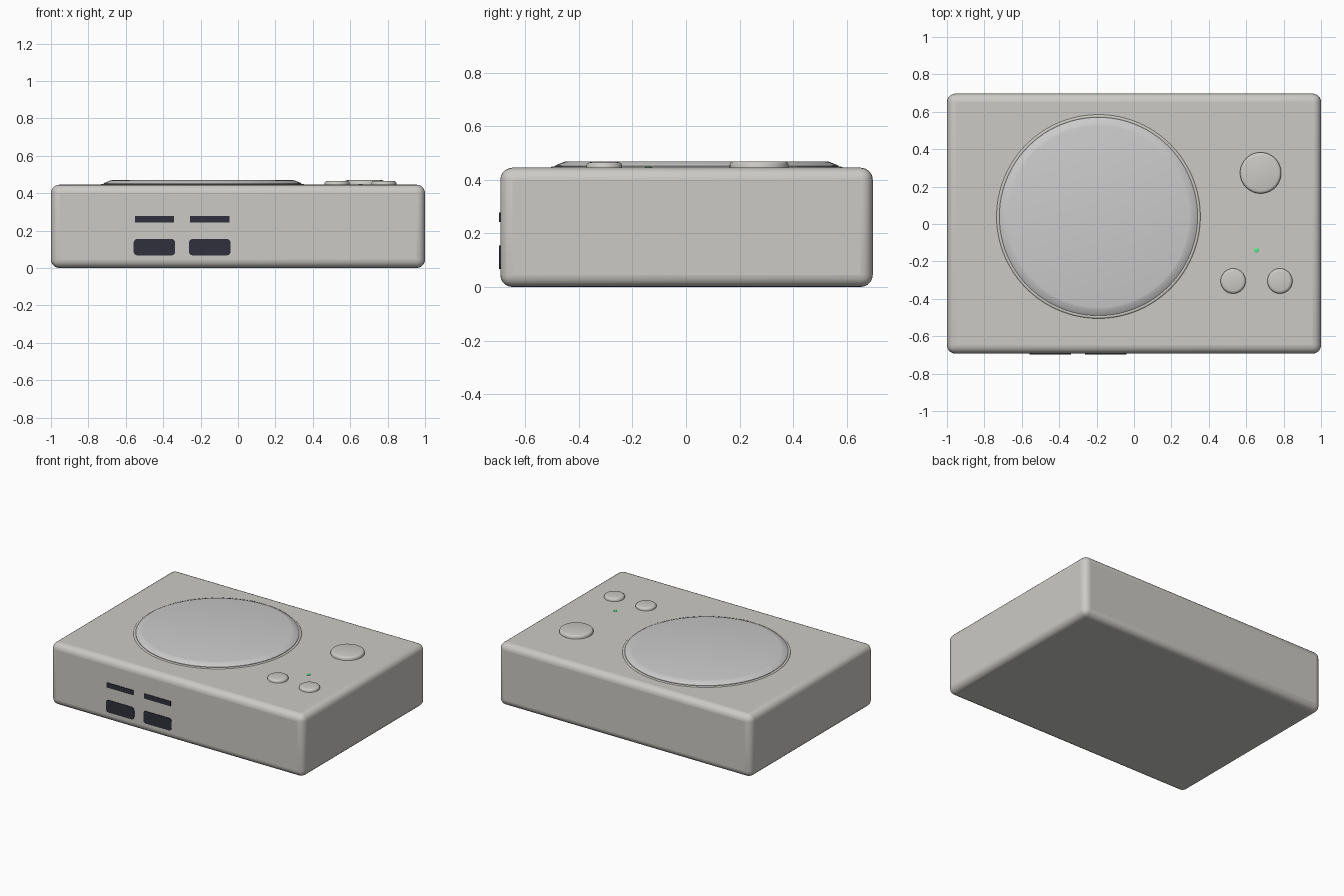
import bpy, math

if "Cube" in bpy.data.objects:
    bpy.data.objects.remove(bpy.data.objects["Cube"])

def material(name, rgb):
    m = bpy.data.materials.new(name)
    m.diffuse_color = (*rgb, 1)
    m.use_nodes = True
    m.node_tree.nodes["Principled BSDF"].inputs["Base Color"].default_value = m.diffuse_color
    return m

BODY = material("warm_grey", (0.60, 0.59, 0.56))
LID = material("light_grey", (0.68, 0.675, 0.655))
DARK = material("dark_port", (0.03, 0.03, 0.045))
GREEN = material("green_light", (0.1, 0.85, 0.25))
TOP = 0.445

def finish(obj, name, mat):
    obj.name = name
    obj.data.materials.append(mat)
    bpy.ops.object.select_all(action='DESELECT')
    obj.select_set(True)
    bpy.context.view_layer.objects.active = obj
    bpy.ops.object.shade_smooth_by_angle(angle=math.radians(35))
    return obj

def box(name, lo, hi, mat):
    bpy.ops.mesh.primitive_cube_add(size=1, location=[(a + b) / 2 for a, b in zip(lo, hi)])
    obj = bpy.context.object
    obj.scale = [b - a for a, b in zip(lo, hi)]
    bpy.ops.object.transform_apply(location=False, rotation=False, scale=True)
    return finish(obj, name, mat)

def bevel(obj, width, segments):
    b = obj.modifiers.new("round", 'BEVEL')
    b.width, b.segments = width, segments
    bpy.context.view_layer.objects.active = obj
    bpy.ops.object.modifier_apply(modifier=b.name)
    bpy.ops.object.shade_smooth_by_angle(angle=math.radians(35))

def lathe(name, x, y, profile, mat, n=64):
    """Solid of revolution from (radius, z) points, capped at both ends."""
    verts = [(r * math.cos(2 * math.pi * i / n), r * math.sin(2 * math.pi * i / n), z)
             for r, z in profile for i in range(n)]
    faces = [(k * n + i, k * n + (i + 1) % n, (k + 1) * n + (i + 1) % n, (k + 1) * n + i)
             for k in range(len(profile) - 1) for i in range(n)]
    last = (len(profile) - 1) * n
    faces += [tuple(reversed(range(n))), tuple(range(last, last + n))]
    me = bpy.data.meshes.new(name)
    me.from_pydata(verts, [], faces)
    obj = bpy.data.objects.new(name, me)
    bpy.context.collection.objects.link(obj)
    obj.location = (x, y, 0)
    return finish(obj, name, mat)

# Rounded main case
case = box("case", (-1, -0.693, 0), (1, 0.697, TOP), BODY)
bevel(case, 0.045, 5)

# Round disc lid and the thin seam ring around it
lathe("disc_lid", -0.19, 0.04, [(0.53, 0.42), (0.53, 0.451), (0.525, 0.455),
                                (0.495, 0.467), (0.485, 0.469)], LID, 96)
bpy.ops.mesh.primitive_torus_add(location=(-0.19, 0.04, TOP - 0.006), major_radius=0.536,
                                 minor_radius=0.011, major_segments=96, minor_segments=12)
finish(bpy.context.object, "lid_ring", BODY)

# Push buttons
for name, x, y, r, z in (("large_button", 0.677, 0.273, 0.11, 0.469),
                         ("small_button_left", 0.53, -0.305, 0.067, 0.466),
                         ("small_button_right", 0.78, -0.305, 0.067, 0.466)):
    lathe(name, x, y, [(r, 0.42), (r, z - 0.012), (r - 0.003, z - 0.006),
                       (r - 0.009, z - 0.002), (r - 0.016, z)], BODY)

# Status light
lathe("status_light", 0.655, -0.14, [(0.013, 0.43), (0.013, 0.447), (0.009, 0.449)], GREEN, 16)

# Front sockets: a thin slot above a wide rounded socket, twice
for side, cx in (("left", -0.447), ("right", -0.151)):
    box("card_slot_" + side, (cx - 0.105, -0.697, 0.243), (cx + 0.105, -0.67, 0.278), DARK)
    socket = box("socket_" + side, (cx - 0.111, -0.697, 0.067), (cx + 0.111, -0.66, 0.155), DARK)
    # Round only the corners seen from the front
    attr = socket.data.attributes.new("bevel_weight_edge", 'FLOAT', 'EDGE')
    for e in socket.data.edges:
        a, b = (socket.data.vertices[i].co for i in e.vertices)
        attr.data[e.index].value = float(abs(a.y - b.y) > 0.01)
    mod = socket.modifiers.new("corners", 'BEVEL')
    mod.width, mod.segments, mod.limit_method = 0.02, 4, 'WEIGHT'
